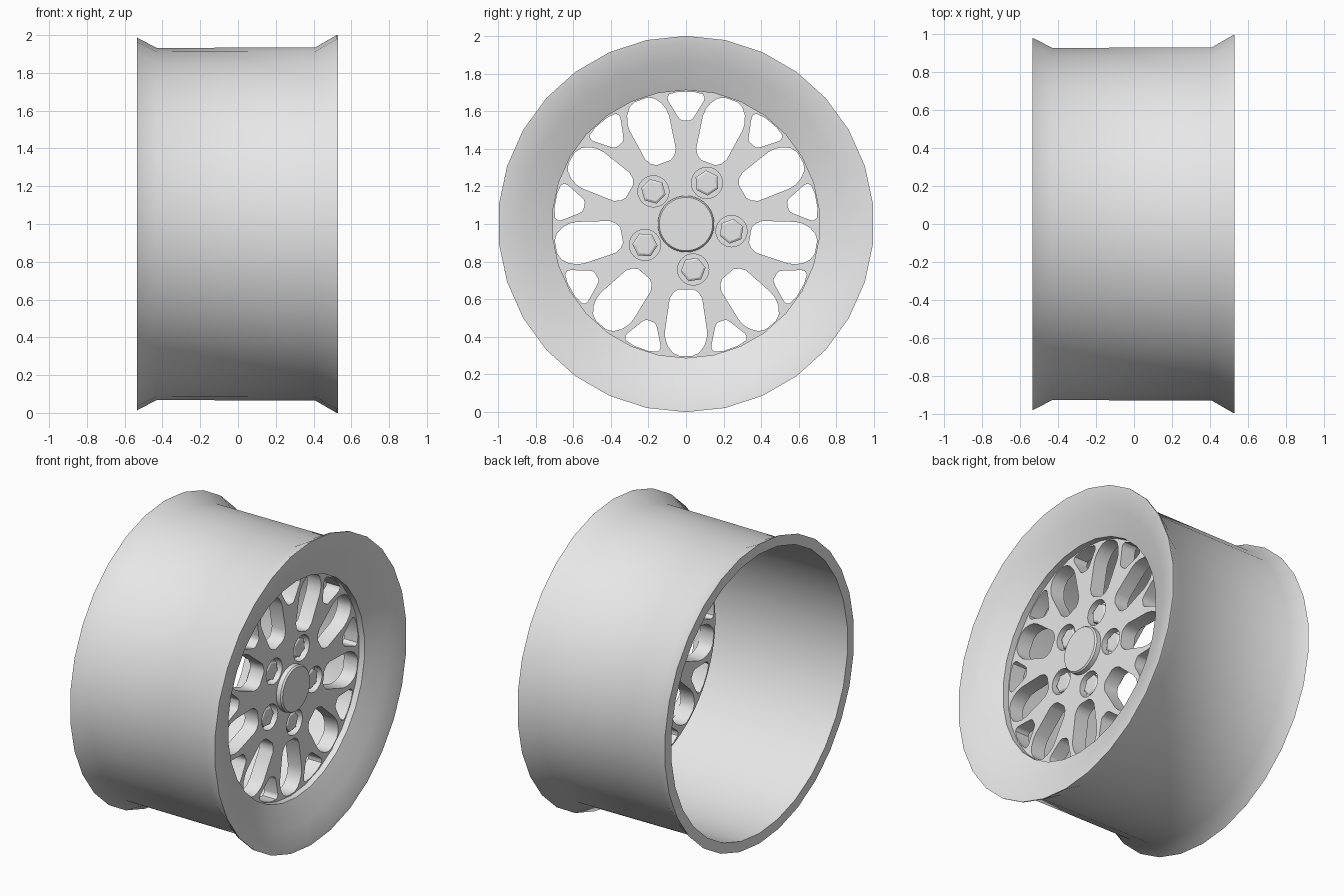
import bpy
import bmesh
from math import sin, cos, pi, radians
from mathutils import Matrix

cube = bpy.data.objects.get("Cube")
if cube:
    bpy.data.objects.remove(cube, do_unlink=True)

metal = bpy.data.materials.new("light grey metal")
metal.use_nodes = True
grey = (0.8, 0.8, 0.8, 1)
metal.diffuse_color = grey
metal.node_tree.nodes["Principled BSDF"].inputs["Base Color"].default_value = grey

# Local x, y, z become world y, z, x: the wheel's axle runs along x
AXLE = Matrix(((0, 0, 1, 0), (1, 0, 0, 0), (0, 1, 0, 1), (0, 0, 0, 1)))


def finish(name, bm, angle=30):
    bmesh.ops.remove_doubles(bm, verts=bm.verts, dist=0.0001)
    bmesh.ops.recalc_face_normals(bm, faces=bm.faces)
    bm.transform(AXLE)
    mesh = bpy.data.meshes.new(name)
    bm.to_mesh(mesh)
    bm.free()
    mesh.materials.append(metal)
    obj = bpy.data.objects.new(name, mesh)
    bpy.context.collection.objects.link(obj)
    bpy.ops.object.select_all(action="DESELECT")
    obj.select_set(True)
    bpy.context.view_layer.objects.active = obj
    bpy.ops.object.shade_smooth_by_angle(angle=radians(angle))
    return obj


def lathe(name, profile, sides, closed=False, centre=(0, 0), turn=0.0, angle=30):
    """Spin (x along axle, radius) points; open profiles get end caps."""
    bm = bmesh.new()
    rings = []
    for x, r in profile:
        rings.append([bm.verts.new((centre[0] + r * sin(turn + 2 * pi * i / sides),
                                    centre[1] + r * cos(turn + 2 * pi * i / sides), x))
                      for i in range(sides)])
    pairs = list(zip(rings, rings[1:]))
    if closed:
        pairs.append((rings[-1], rings[0]))
    else:
        bm.faces.new(rings[0])
        bm.faces.new(rings[-1])
    for a, b in pairs:
        for i in range(sides):
            j = (i + 1) % sides
            bm.faces.new((a[i], a[j], b[j], b[i]))
    return finish(name, bm, angle)


def polar(r, a):
    return (r * cos(a), r * sin(a))


def circle(r, n, centre=(0, 0)):
    return [(centre[0] + r * cos(2 * pi * i / n), centre[1] + r * sin(2 * pi * i / n))
            for i in range(n)]


def opening(half, a):
    """Mirror (radius, half width) points and point the shape along angle a."""
    outline = half + [(r, -w) for r, w in reversed(half)]
    return [(r * cos(a) - w * sin(a), r * sin(a) + w * cos(a)) for r, w in outline]


# Barrel with both flanges and the dished front face
lathe("rim", [(-0.535, 0.92), (-0.535, 0.987), (-0.43, 0.932), (0.41, 0.935),
              (0.522, 1.0), (0.53, 1.0), (0.525, 0.965), (0.49, 0.86),
              (0.425, 0.712), (0.30, 0.712), (0.30, 0.722), (0.40, 0.722),
              (0.455, 0.86), (0.465, 0.915)], 30, closed=True)

# Spoked disc: long slots, small gaps near the edge and five bolt holes
slot = [(0.347, 0.04), (0.365, 0.067), (0.395, 0.086), (0.57, 0.112),
        (0.61, 0.11), (0.65, 0.096), (0.685, 0.07), (0.702, 0.035)]
gap = [(0.55, 0.02), (0.558, 0.034), (0.575, 0.046), (0.655, 0.095),
       (0.672, 0.099), (0.69, 0.09), (0.703, 0.04)]
bolts = [polar(0.245, radians(63 + 72 * k)) for k in range(5)]
outlines = [circle(0.713, 90)]
for k in range(9):
    a = radians(40 * k - 90)
    outlines += [opening(slot, a), opening(gap, a + radians(20))]
outlines += [circle(0.083, 24, c) for c in bolts]

curve = bpy.data.curves.new("disc_outline", "CURVE")
curve.dimensions = "2D"
curve.fill_mode = "BOTH"
curve.extrude = 0.05
for pts in outlines:
    spline = curve.splines.new("POLY")
    spline.points.add(len(pts) - 1)
    for p, (x, y) in zip(spline.points, pts):
        p.co = (x, y, 0, 1)
    spline.use_cyclic_u = True
helper = bpy.data.objects.new("disc_outline", curve)
bpy.context.collection.objects.link(helper)
filled = bpy.data.meshes.new_from_object(
    helper.evaluated_get(bpy.context.evaluated_depsgraph_get()))
bpy.data.objects.remove(helper, do_unlink=True)
bm = bmesh.new()
bm.from_mesh(filled)
bpy.data.meshes.remove(filled)
bmesh.ops.translate(bm, verts=bm.verts, vec=(0, 0, 0.335))
finish("spoked_disc", bm, 40)

# Hub closing the bolt holes from behind, and the raised centre cap
lathe("hub_back", [(0.275, 0.335), (0.335, 0.335)], 48)
lathe("centre_cap", [(0.36, 0.15), (0.415, 0.15), (0.425, 0.142)], 40)

# Hexagonal wheel nuts sunk in their holes
for k, c in enumerate(bolts):
    lathe(f"wheel_nut_{k + 1}", [(0.33, 0.067), (0.365, 0.067), (0.372, 0.054)], 6,
          centre=c, turn=-radians(63 + 72 * k), angle=20)
